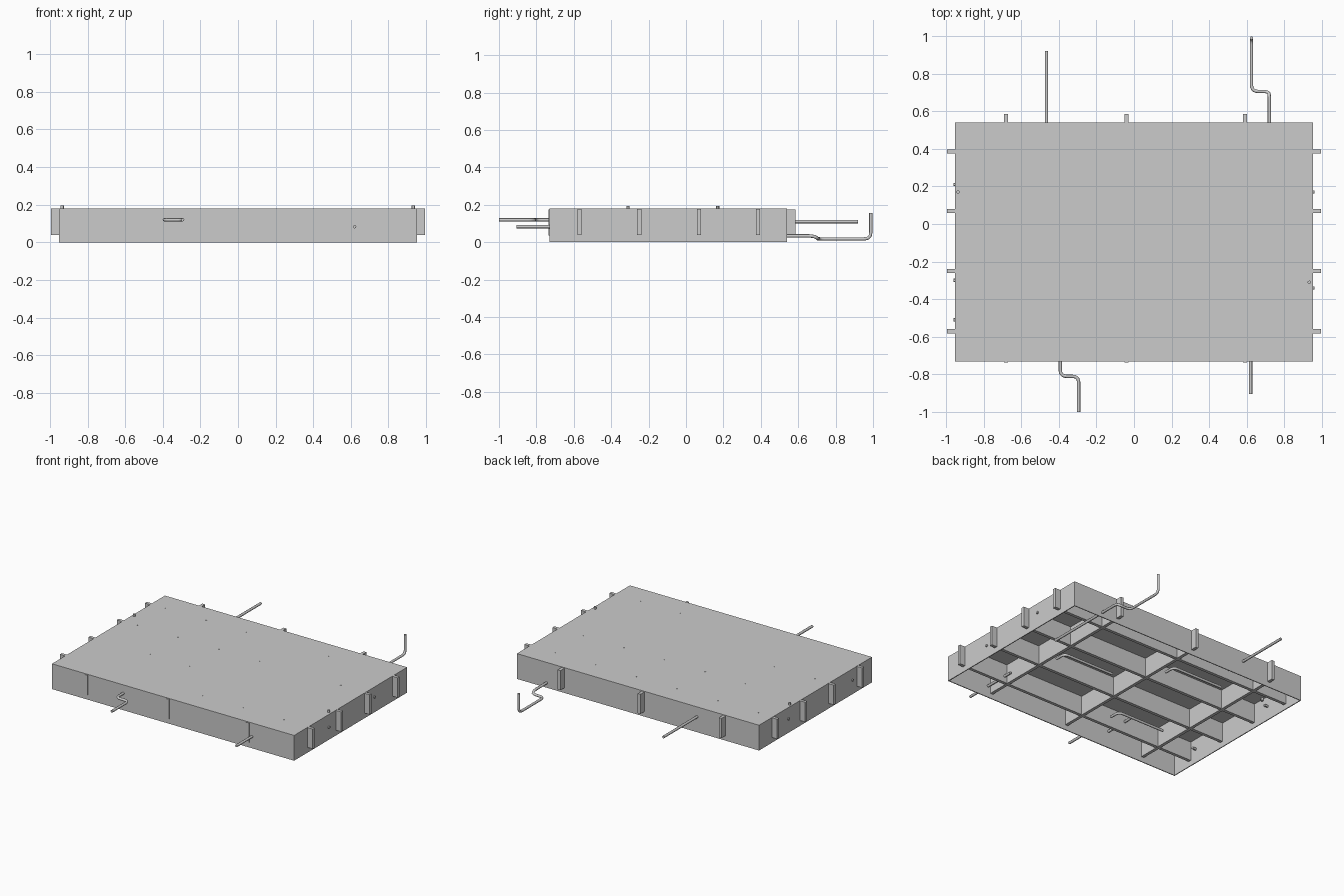
import bpy
from mathutils import Vector

cube = bpy.data.objects.get("Cube")
if cube:
    bpy.data.objects.remove(cube, do_unlink=True)

grey = bpy.data.materials.new("plain grey")
grey.use_nodes = True
COLOUR = (0.6, 0.6, 0.6, 1)
grey.diffuse_color = COLOUR
grey.node_tree.nodes["Principled BSDF"].inputs["Base Color"].default_value = COLOUR

X, BACK, FRONT, TOP = 0.953, 0.54, -0.73, 0.18
SKIN = 0.006
RIB_X = (-0.68, -0.04, 0.59)
RIB_Y = (-0.57, -0.25, 0.07, 0.385)


def box(name, lo, hi):
    lo, hi = Vector(lo), Vector(hi)
    bpy.ops.mesh.primitive_cube_add(size=1, location=(lo + hi) / 2)
    ob = bpy.context.object
    ob.name = name
    ob.scale = hi - lo
    ob.data.materials.append(grey)


def peg(name, centre, radius, depth, rotation=(0, 0, 0)):
    bpy.ops.mesh.primitive_cylinder_add(vertices=12, radius=radius, depth=depth,
                                        location=centre, rotation=rotation)
    ob = bpy.context.object
    ob.name = name
    ob.data.materials.append(grey)
    bpy.ops.object.shade_smooth_by_angle()


def pipe(name, points, radius=0.009, bend=0.035):
    """Round tube through the points, with each corner rounded."""
    pts = [Vector(p) for p in points]
    path = [pts[0]]
    for a, b, c in zip(pts, pts[1:], pts[2:]):
        p = b + (a - b).normalized() * min(bend, (a - b).length * 0.45)
        q = b + (c - b).normalized() * min(bend, (c - b).length * 0.45)
        for i in range(6):
            t = i / 5
            path.append(p * (1 - t) ** 2 + b * 2 * t * (1 - t) + q * t * t)
    path.append(pts[-1])
    curve = bpy.data.curves.new(name, "CURVE")
    curve.dimensions = "3D"
    curve.bevel_depth = radius
    curve.bevel_resolution = 2
    curve.use_fill_caps = True
    spline = curve.splines.new("POLY")
    spline.points.add(len(path) - 1)
    for sp, co in zip(spline.points, path):
        sp.co = (*co, 1)
    curve.materials.append(grey)
    ob = bpy.data.objects.new(name, curve)
    bpy.context.collection.objects.link(ob)


# Shell open underneath
box("deck", (-X, FRONT, TOP - SKIN), (X, BACK, TOP))
box("front_wall", (-X, FRONT, 0), (X, FRONT + SKIN, TOP - SKIN))
box("back_wall", (-X, BACK - SKIN, 0), (X, BACK, TOP - SKIN))
for side, s in (("left", 1), ("right", -1)):
    xs = sorted((s * X, s * (X - SKIN)))
    box(side + "_wall", (xs[0], FRONT + SKIN, 0), (xs[1], BACK - SKIN, TOP - SKIN))

# Ribs whose ends pass through the walls
for x in RIB_X:
    box("long_rib", (x - 0.011, FRONT - 0.006, 0.036), (x + 0.011, 0.585, 0.176))
for y in RIB_Y:
    box("cross_rib", (-0.995, y - 0.011, 0.038), (0.995, y + 0.011, 0.179))

# Pipes leaving through the front and back
pipe("back_hook_pipe", [(0.72, 0.07, 0.034), (0.72, 0.68, 0.034), (0.715, 0.705, 0.02),
                        (0.625, 0.705, 0.018), (0.625, 0.988, 0.018), (0.625, 0.988, 0.155)])
pipe("back_rod", [(-0.465, 0.3, 0.11), (-0.465, 0.92, 0.11)])
pipe("front_rod", [(0.62, -0.5, 0.083), (0.62, -0.905, 0.083)])
pipe("front_bent_pipe", [(-0.392, -0.5, 0.12), (-0.392, -0.81, 0.12),
                         (-0.294, -0.81, 0.12), (-0.294, -1, 0.12)])

# Pipes running inside the bays
for x0, x1, y in ((-0.62, -0.25, -0.45), (0.1, 0.5, -0.1), (-0.55, -0.15, 0.22)):
    pipe("inner_pipe", [(x0, y, 0.09), (x1, y, 0.09), (x1, y - 0.08, 0.09)])

# Short stubs on the sides and pins on the deck
for s, y, z in ((1, 0.17, 0.11), (1, -0.34, 0.09),
                (-1, 0.21, 0.1), (-1, -0.3, 0.1), (-1, -0.51, 0.1)):
    peg("side_stub", (s * 0.94, y, z), 0.009, 0.04, (0, 1.5708, 0))
for x, y in ((0.932, -0.31), (-0.935, 0.17)):
    peg("deck_pin", (x, y, 0.175), 0.009, 0.04)

# Tiny screw heads above the ribs
for i in range(6):
    for y in RIB_Y:
        peg("screw_head", (-0.84 + i * 0.32, y, TOP), 0.004, 0.002)
